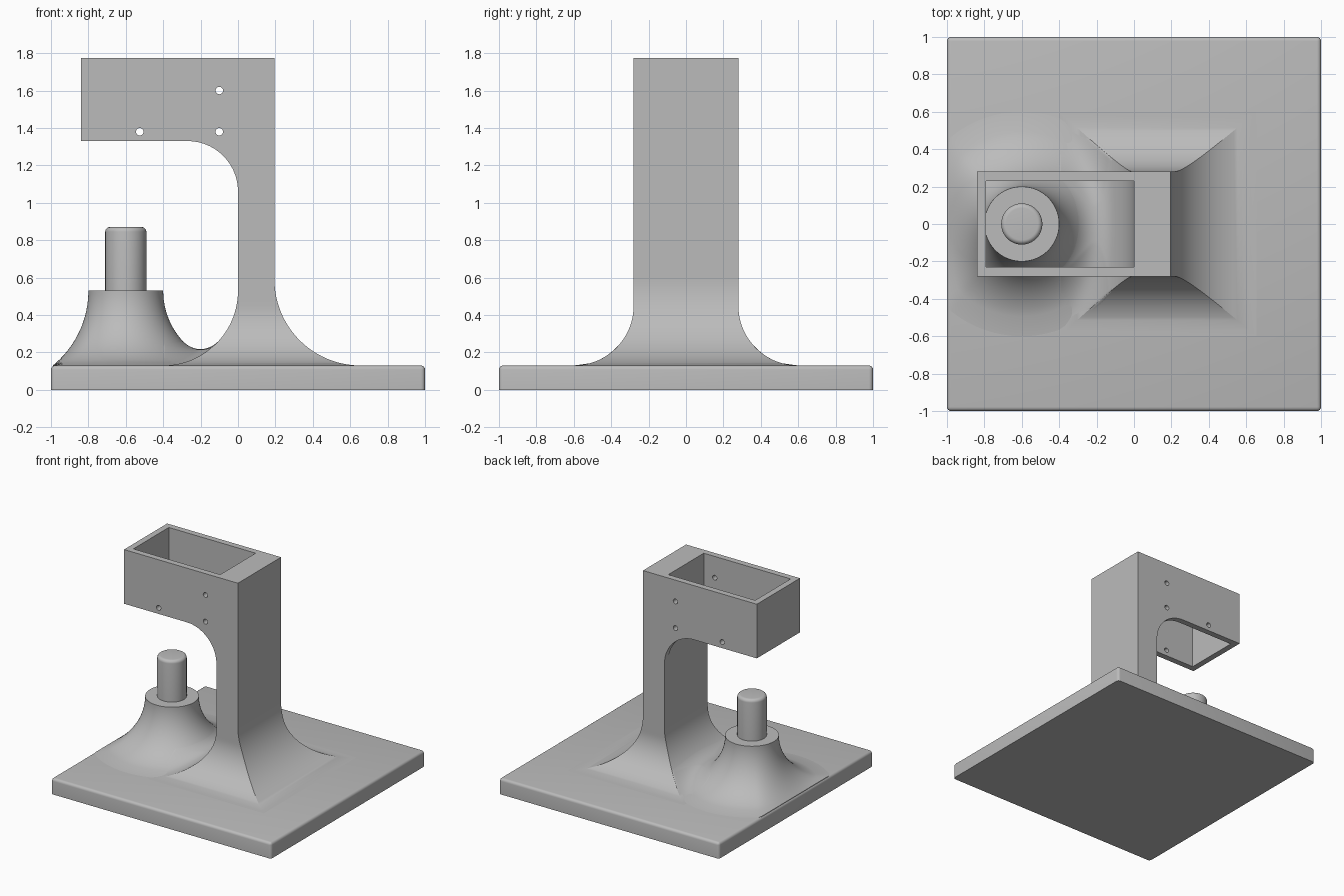
import bpy, bmesh, math
from mathutils import Vector

if "Cube" in bpy.data.objects:
    bpy.data.objects.remove(bpy.data.objects["Cube"], do_unlink=True)

grey = bpy.data.materials.new("plain_grey")
grey.use_nodes = True
grey.diffuse_color = (0.5, 0.5, 0.5, 1)
grey.node_tree.nodes["Principled BSDF"].inputs["Base Color"].default_value = (0.5, 0.5, 0.5, 1)

TOP = 0.13                        # height of the base slab
PIN_X, COLLAR, RISE = -0.6, 0.2, 0.4
COL_W, COL_D = 0.195, 0.28        # column width and half depth
R_LEFT, R_RIGHT, R_SIDE = 0.4, 0.46, 0.32


def finish(bm, name, angle=30):
    bmesh.ops.recalc_face_normals(bm, faces=bm.faces)
    mesh = bpy.data.meshes.new(name)
    bm.to_mesh(mesh)
    bm.free()
    mesh.materials.append(grey)
    ob = bpy.data.objects.new(name, mesh)
    bpy.context.collection.objects.link(ob)
    bpy.ops.object.select_all(action='DESELECT')
    bpy.context.view_layer.objects.active = ob
    ob.select_set(True)
    if angle:
        bpy.ops.object.shade_smooth_by_angle(angle=math.radians(angle))
    return ob


def box_mesh(low, high):
    bm = bmesh.new()
    bmesh.ops.create_cube(bm, size=1)
    low, high = Vector(low), Vector(high)
    for v in bm.verts:
        v.co = (low + high) / 2 + v.co * (high - low)
    return bm


def loft(rings, name, angle=30):
    """Skin closed rings of points and cap both ends."""
    bm = bmesh.new()
    loops = [[bm.verts.new(p) for p in ring] for ring in rings]
    n = len(loops[0])
    for a, b in zip(loops, loops[1:]):
        for i in range(n):
            j = (i + 1) % n
            bm.faces.new((a[i], a[j], b[j], b[i]))
    bm.faces.new(loops[0])
    bm.faces.new(loops[-1])
    return finish(bm, name, angle)


def flare(d, radius):
    """Height of a concave fillet at distance d from its wall."""
    if d >= radius:
        return 0.0
    return radius - math.sqrt(max(0, radius ** 2 - (radius - max(d, 0)) ** 2))


def reach(c):
    """Outer radius of the pedestal, shortened at the slab edge."""
    return min(0.6, 0.39 / -c) if c < 0 else 0.6


def arc_radius(width):
    return (width ** 2 + RISE ** 2) / (2 * width)


# Base slab, with all but its lowest edges rounded
bm = box_mesh((-1, -1, 0), (1, 1, TOP))
edges = [e for e in bm.edges if max(v.co.z for v in e.verts) > 0.01]
bmesh.ops.bevel(bm, geom=edges, offset=0.022, segments=4, profile=0.5, affect='EDGES')
finish(bm, "base_slab", 40)

# Flared pedestal
SEG, STEPS = 128, 28
rings = []
for k in range(-1, STEPS + 1):
    t = max(k, 0) / STEPS
    z = TOP + RISE * t if k >= 0 else TOP - 0.03
    ring = []
    for i in range(SEG):
        a = math.tau * i / SEG
        rad = arc_radius(reach(math.cos(a)) - COLLAR)
        r = COLLAR + rad - math.sqrt(rad ** 2 - (RISE * (1 - t)) ** 2)
        ring.append((PIN_X + r * math.cos(a), r * math.sin(a), z))
    rings.append(ring)
loft(rings, "flared_pedestal", 35)

# Pin with a rounded top
outline = [(0.11, 0.5)] + [
    (0.085 + 0.025 * math.cos(math.pi / 2 * i / 6), 0.845 + 0.025 * math.sin(math.pi / 2 * i / 6))
    for i in range(7)]
loft([[(PIN_X + r * math.cos(math.tau * i / 64), r * math.sin(math.tau * i / 64), z)
       for i in range(64)] for r, z in outline], "pin", 35)


# Mitred flare at the foot of the column
def spread(h, radius):
    if h >= radius:
        return 0.0
    return radius - math.sqrt(radius ** 2 - (radius - h) ** 2)


rings = []
for k in range(-1, 41):
    h = R_RIGHT * (max(k, 0) / 40) ** 1.6
    z = TOP + h if k >= 0 else TOP - 0.03
    x0, x1 = -spread(h, R_LEFT), COL_W + spread(h, R_RIGHT)
    y = COL_D + spread(h, R_SIDE)
    rings.append([(x0, -y, z), (x1, -y, z), (x1, y, z), (x0, y, z)])
loft(rings, "column_flare", 20)


# Smooth valley between pedestal and column
def valley(x, y):
    dx, dy = x - PIN_X, y
    r = max(math.hypot(dx, dy), 1e-6)
    a = flare(r - COLLAR, arc_radius(reach(dx / r) - COLLAR))
    b = min(flare(-x, R_LEFT), flare(abs(y) - COL_D, R_SIDE) if abs(y) > COL_D else 1)
    k = 0.14 * min(1, (a + b) / 0.1) + 1e-6
    bump = max(k - abs(a - b), 0) ** 2 / (4 * k) if min(a, b) > 0 else 0
    return TOP + max(a, b) + bump - 0.001, bump


bm = bmesh.new()
NX, NY = 70, 110
grid = []
for i in range(NX + 1):
    row = []
    for j in range(NY + 1):
        x, y = -0.4 + 0.395 * i / NX, -0.6 + 1.2 * j / NY
        z, bump = valley(x, y)
        row.append((bm.verts.new((x, y, z)), bump))
    grid.append(row)
for i in range(NX):
    for j in range(NY):
        quad = [grid[i][j], grid[i + 1][j], grid[i + 1][j + 1], grid[i][j + 1]]
        if max(q[1] for q in quad) > 0.0005:
            bm.faces.new([q[0] for q in quad])
bmesh.ops.delete(bm, geom=[v for v in bm.verts if not v.link_faces], context='VERTS')
finish(bm, "valley_blend", 60)

# Column and overhanging head, as one extruded side profile
FOOT, HEAD, LEFT, UNDER, BEND = TOP + R_RIGHT, 1.775, -0.84, 1.33, 0.27
profile = [(COL_W, FOOT), (COL_W, HEAD), (LEFT, HEAD), (LEFT, UNDER)]
for i in range(25):
    a = math.pi / 2 * (1 - i / 24)
    profile.append((-BEND + BEND * math.cos(a), UNDER - BEND + BEND * math.sin(a)))
profile.append((0, FOOT))
column = loft([[(x, y, z) for x, z in profile] for y in (-COL_D, COL_D)], "column_and_head", 0)

# Open shaft through the head, and screw holes through both walls
cutters = [finish(box_mesh((-0.79, -0.23, 1.0), (-0.0005, 0.23, 1.9)), "shaft_cutter", 0)]
for hx, hz in ((-0.1, 1.6), (-0.1, 1.38), (-0.525, 1.38)):
    cutters.append(loft([[(hx + 0.02 * math.cos(math.tau * i / 24), y,
                           hz + 0.02 * math.sin(math.tau * i / 24)) for i in range(24)]
                         for y in (-0.4, 0.4)], "hole_cutter", 0))
bpy.ops.object.select_all(action='DESELECT')
bpy.context.view_layer.objects.active = column
column.select_set(True)
for cutter in cutters:
    cutter.hide_render = True
    mod = column.modifiers.new("cut", 'BOOLEAN')
    mod.operation, mod.solver, mod.object = 'DIFFERENCE', 'EXACT', cutter
    bpy.ops.object.modifier_apply(modifier=mod.name)
    bpy.data.objects.remove(cutter, do_unlink=True)
bpy.ops.object.shade_smooth_by_angle(angle=math.radians(30))
